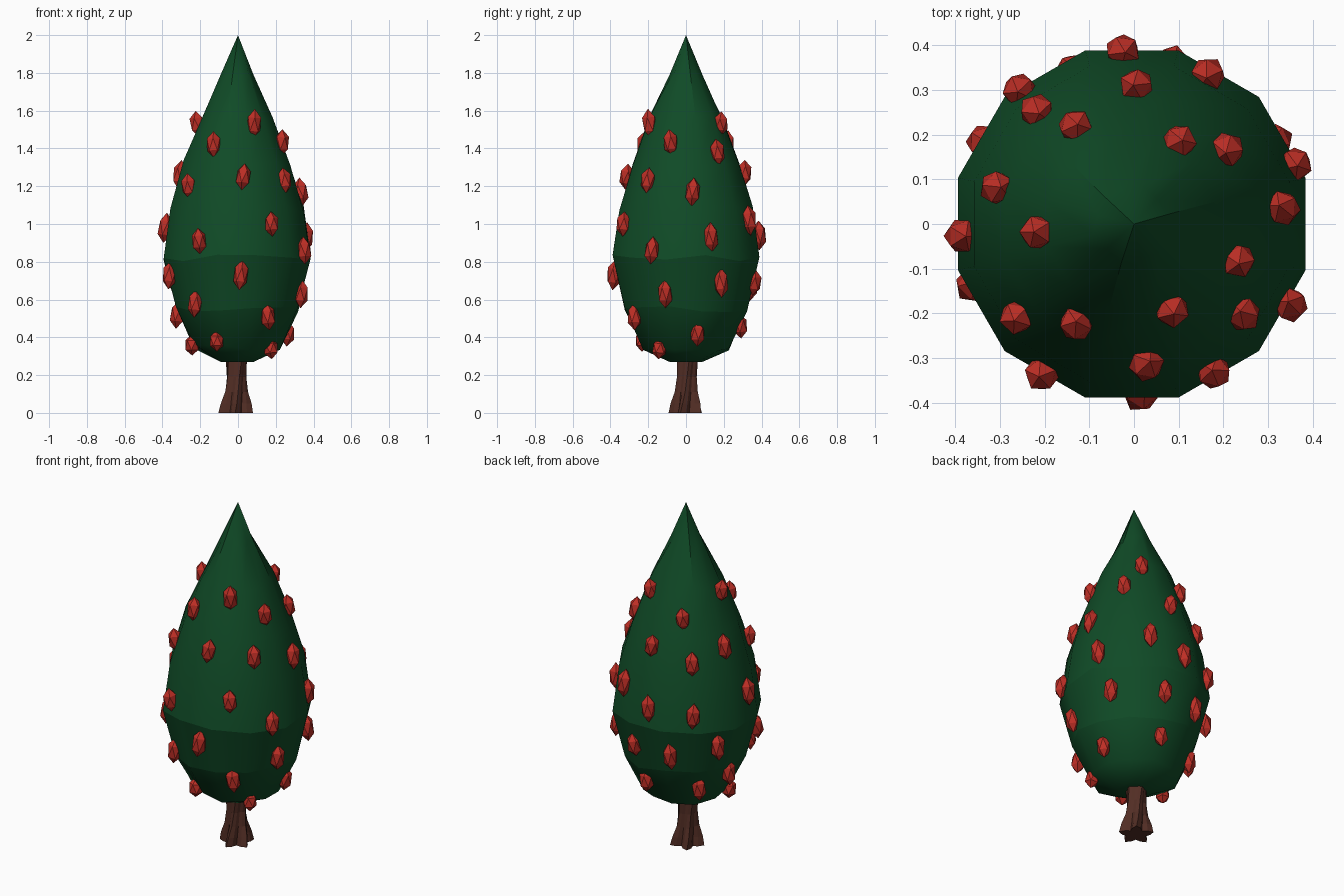
import bpy, bmesh, math, random
from mathutils import Matrix, Vector

random.seed(4)
cube = bpy.data.objects.get("Cube")
if cube:
    bpy.data.objects.remove(cube, do_unlink=True)


def make_material(name, colour):
    mat = bpy.data.materials.new(name)
    mat.use_nodes = True
    mat.diffuse_color = (*colour, 1)
    mat.node_tree.nodes["Principled BSDF"].inputs["Base Color"].default_value = (*colour, 1)
    return mat


leaf_green = make_material("leaf green", (0.005, 0.07, 0.02))
fruit_red = make_material("fruit red", (0.52, 0.028, 0.019))
bark_brown = make_material("bark brown", (0.085, 0.027, 0.018))


def finish(bm, name, mat):
    bmesh.ops.recalc_face_normals(bm, faces=bm.faces)
    mesh = bpy.data.meshes.new(name)
    bm.to_mesh(mesh)
    bm.free()
    mesh.materials.append(mat)
    obj = bpy.data.objects.new(name, mesh)
    bpy.context.collection.objects.link(obj)
    return obj


def bridge(bm, lower, upper):
    count = len(lower)
    for i in range(count):
        j = (i + 1) % count
        bm.faces.new((lower[i], lower[j], upper[j], upper[i]))


# Foliage: a pointed teardrop crown, twelve sided, narrowing to six sides at the tip
SIDES = 12
PROFILE = [(0.09, 0.27), (0.235, 0.345), (0.335, 0.55), (0.402, 0.82),
           (0.365, 1.08), (0.292, 1.32), (0.195, 1.57), (0.09, 1.79)]
CREASED = (2, 3)

bm = bmesh.new()
rings = []
for level, (radius, z) in enumerate(PROFILE):
    ring = []
    for i in range(SIDES):
        a = math.tau * (i + 0.5) / SIDES
        top = level == len(PROFILE) - 1
        r = radius * (math.cos(math.tau / SIDES) if top and i % 2 else 1)
        wobble = 0 if top or level == 0 else random.uniform(-0.02, 0.02)
        ring.append(bm.verts.new((r * math.cos(a) - 0.005, r * math.sin(a), z + wobble)))
    rings.append(ring)
for lower, upper in zip(rings, rings[1:]):
    bridge(bm, lower, upper)
bm.faces.new(rings[0])
tip = bm.verts.new((0, 0, 2))
for i in range(SIDES):
    bm.faces.new((rings[-1][i], rings[-1][(i + 1) % SIDES], tip))
for face in bm.faces:
    face.smooth = True
for level in CREASED:
    for i in range(SIDES):
        bm.edges.get((rings[level][i], rings[level][(i + 1) % SIDES])).smooth = False
# Sharp folds that run down from the tip
for i in range(0, SIDES, 4):
    bm.edges.get((rings[-1][i], tip)).smooth = False
    bm.edges.get((rings[-1][i], rings[-2][i])).smooth = False
finish(bm, "foliage", leaf_green)

# Trunk: slightly twisted, with root lobes that flare at the ground
LOBES = 5
bm = bmesh.new()
previous = None
for radius, flare, z in [(0.074, 0.3, 0), (0.067, 0.28, 0.05), (0.056, 0.16, 0.11),
                         (0.05, 0.1, 0.19), (0.055, 0.1, 0.3)]:
    ring = []
    for i in range(LOBES * 4):
        a = math.tau * i / (LOBES * 4)
        r = radius * (1 + flare * math.cos(LOBES * a))
        turn = a + 0.9 + z * 2
        ring.append(bm.verts.new((r * math.cos(turn) - 0.011, r * math.sin(turn) + 0.004, z)))
    if previous:
        bridge(bm, previous, ring)
    else:
        bm.faces.new(ring)
    previous = ring
bm.faces.new(previous)
finish(bm, "trunk", bark_brown)

# Fruits: (angle in degrees, height) of each faceted fruit, seated on the crown surface
FRUITS = [(185, 1.53), (295, 1.53), (60, 1.53),
          (341, 1.43), (241, 1.42), (38, 1.38), (120, 1.43),
          (276, 1.25), (321, 1.23), (6, 1.17), (219, 1.2), (165, 1.26), (88, 1.27), (130, 1.2),
          (299, 1), (239, 0.91), (184, 0.98), (20, 0.93), (333, 0.86), (63, 1.02),
          (93, 0.94), (130, 0.92),
          (273, 0.73), (201, 0.73), (30, 0.69), (342, 0.63), (76, 0.69), (111, 0.67), (151, 0.72),
          (230, 0.58), (301, 0.51), (169, 0.52), (13, 0.42), (78, 0.46), (138, 0.45),
          (245, 0.38), (322, 0.34), (193, 0.36)]


def crown_radius(z):
    for (r0, z0), (r1, z1) in zip(PROFILE, PROFILE[1:]):
        if z0 <= z <= z1:
            return r0 + (r1 - r0) * (z - z0) / (z1 - z0)


bm = bmesh.new()
for degrees, z in FRUITS:
    a = math.radians(degrees)
    r = crown_radius(z) + 0.002
    place = Vector((r * math.cos(a) - 0.005, r * math.sin(a), z))
    # Lowest fruits are shorter
    height = 0.056 if z < 0.4 else random.uniform(0.066, 0.082)
    matrix = (Matrix.Translation(place)
              @ Matrix.Rotation(random.uniform(-0.12, 0.12), 4, "X")
              @ Matrix.Rotation(random.uniform(-0.12, 0.12), 4, "Y")
              @ Matrix.Diagonal((0.041, 0.041, height, 1))
              @ Matrix.Rotation(random.uniform(0, math.tau), 4, "Z"))
    bmesh.ops.create_icosphere(bm, subdivisions=1, radius=1, matrix=matrix)
finish(bm, "fruits", fruit_red)
